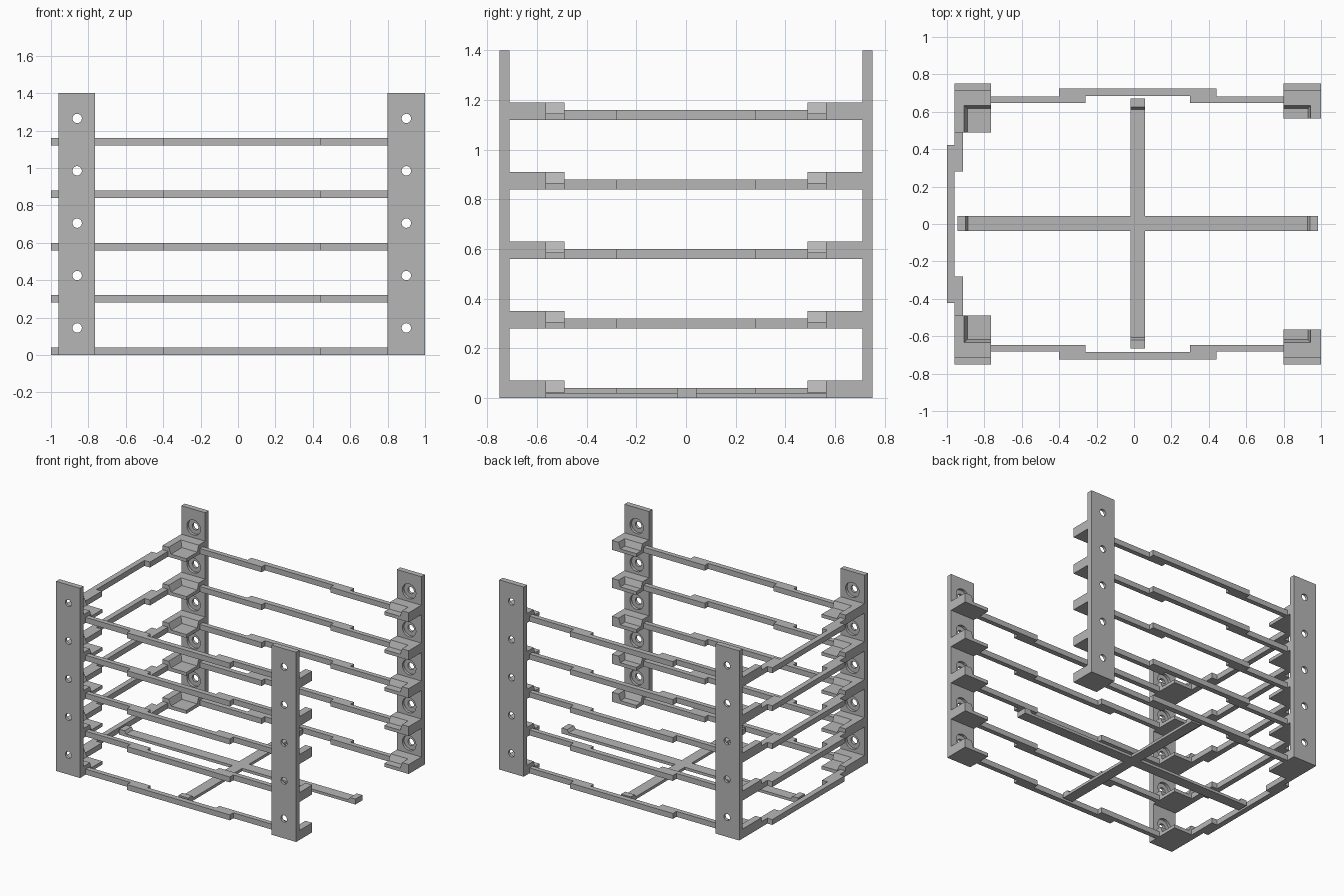
import bpy, bmesh
from math import pi
from mathutils import Matrix, Vector

cube = bpy.data.objects.get("Cube")
if cube:
    bpy.data.objects.remove(cube, do_unlink=True)

# One grey plastic for the whole rack
grey = bpy.data.materials.new("grey plastic")
grey.use_nodes = True
colour = (0.47, 0.47, 0.47, 1)
grey.diffuse_color = colour
grey.node_tree.nodes["Principled BSDF"].inputs["Base Color"].default_value = colour

LEVELS = [0.28 * i for i in range(5)]
HEIGHT, POST_IN, POST_OUT = 1.4, 0.71, 0.75


def finish(name, bm):
    bmesh.ops.recalc_face_normals(bm, faces=bm.faces)
    mesh = bpy.data.meshes.new(name)
    bm.to_mesh(mesh)
    bm.free()
    mesh.materials.append(grey)
    obj = bpy.data.objects.new(name, mesh)
    bpy.context.collection.objects.link(obj)
    return obj


def add_prism(bm, points, low, high, axis="z"):
    """Extrude a 2D outline along one axis."""
    place = {"x": lambda p, h: (h, *p),
             "y": lambda p, h: (p[0], h, p[1]),
             "z": lambda p, h: (*p, h)}[axis]
    a = [bm.verts.new(place(p, low)) for p in points]
    b = [bm.verts.new(place(p, high)) for p in points]
    bm.faces.new(a)
    bm.faces.new(b[::-1])
    for i in range(len(points)):
        j = (i + 1) % len(points)
        bm.faces.new((a[i], a[j], b[j], b[i]))


def prism(name, *args):
    bm = bmesh.new()
    add_prism(bm, *args)
    return finish(name, bm)


def cut(obj, cutter):
    mod = obj.modifiers.new("cut", "BOOLEAN")
    mod.operation, mod.solver, mod.object = "DIFFERENCE", "EXACT", cutter
    cutter.hide_render = True
    bpy.context.view_layer.objects.active = obj
    bpy.ops.object.modifier_apply(modifier=mod.name)
    bpy.data.objects.remove(cutter, do_unlink=True)


def hole_cutter(x, y, radius, depth):
    bm = bmesh.new()
    for z in LEVELS:
        turn = Matrix.Translation((x, y, z + 0.145)) @ Matrix.Rotation(pi / 2, 4, "X")
        bmesh.ops.create_cone(bm, cap_ends=True, segments=32, radius1=radius,
                              radius2=radius, depth=depth, matrix=turn)
    return finish("hole_cutter", bm)


def pocket_cutter(floor, rim, far):
    """Pockets with two sloping walls, open towards the middle."""
    bm = bmesh.new()
    above = rim * 2 - floor
    for z in LEVELS:
        rings = []
        for c, h in ((floor, 0.025), (above, 0.115)):
            rings.append([bm.verts.new((x, y, z + h)) for x, y in
                          ((c.x, c.y), (far.x, c.y), (far.x, far.y), (c.x, far.y))])
        low, high = rings
        bm.faces.new(low)
        bm.faces.new(high[::-1])
        for i in range(4):
            j = (i + 1) % 4
            bm.faces.new((low[i], low[j], high[j], high[i]))
    return finish("pocket_cutter", bm)


# Corner posts: comb profile with five trays, then pockets and screw holes
def corner(name, side, outer, inner, tip, floor_x, rim_x, hole_x):
    outline = [(POST_OUT, 0), (POST_OUT, HEIGHT), (POST_IN, HEIGHT)]
    for z in reversed(LEVELS):
        outline += [(POST_IN, z + 0.07), (tip, z + 0.07), (tip, z), (POST_IN, z)]
    outline.pop()
    post = prism(name, [(side * y, z) for y, z in outline], outer, inner, "x")
    far_x = inner + (0.1 if inner < 0 else -0.1)
    cut(post, pocket_cutter(Vector((floor_x, side * 0.617)),
                            Vector((rim_x, side * 0.634)),
                            Vector((far_x, side * 0.4))))
    cut(post, hole_cutter(hole_x, side * 0.71, 0.055, 0.04))
    cut(post, hole_cutter(hole_x, side * 0.73, 0.025, 0.2))
    bpy.ops.object.select_all(action="DESELECT")
    post.select_set(True)
    bpy.context.view_layer.objects.active = post
    bpy.ops.object.shade_smooth_by_angle(angle=0.5)


for label, side in (("front", -1), ("back", 1)):
    corner(label + "_right_post", side, -0.96, -0.765, 0.49, -0.89, -0.91, -0.86)
    corner(label + "_left_post", side, 1.0, 0.80, 0.563, 0.93, 0.945, 0.90)

# Stepped rails joining the posts at every level
long_rail = [(-0.765, 0.648), (-0.26, 0.648), (-0.26, 0.685), (0.30, 0.685),
             (0.30, 0.648), (0.80, 0.648), (0.80, 0.683), (0.44, 0.683),
             (0.44, 0.724), (-0.40, 0.724), (-0.40, 0.683), (-0.765, 0.683)]
half_side = [(-0.96, 0.28), (-0.915, 0.28), (-0.915, 0.49),
             (-0.96, 0.49), (-0.96, 0.422), (-1.0, 0.422)]
side_rail = half_side + [(x, -y) for x, y in reversed(half_side)]
for n, z in enumerate(LEVELS, 1):
    for label, side in (("front", -1), ("back", 1)):
        prism(f"{label}_rail_{n}", [(x, side * y) for x, y in long_rail], z, z + 0.04)
    prism(f"side_rail_{n}", side_rail, z, z + 0.04)

# Flat cross brace with a raised lip on each end
X0, X1, Y0, Y1 = -0.945, 0.985, -0.665, 0.67
BX0, BX1, BY0, BY1 = -0.02, 0.06, -0.037, 0.043
TOP, LIP = 0.02, 0.04
prism("cross_brace",
      [(X0, BY0), (BX0, BY0), (BX0, Y0), (BX1, Y0), (BX1, BY0), (X1, BY0),
       (X1, BY1), (BX1, BY1), (BX1, Y1), (BX0, Y1), (BX0, BY1), (X0, BY1)], 0, TOP)


def lip(name, end, inward, low, high, axis):
    prism(name, [(end, TOP), (end, LIP), (end + inward * 0.045, LIP),
                 (end + inward * 0.058, TOP)], low, high, axis)


lip("right_lip", X0, 1, BY0, BY1, "y")
lip("left_lip", X1, -1, BY0, BY1, "y")
lip("front_lip", Y0, 1, BX0, BX1, "x")
lip("back_lip", Y1, -1, BX0, BX1, "x")
